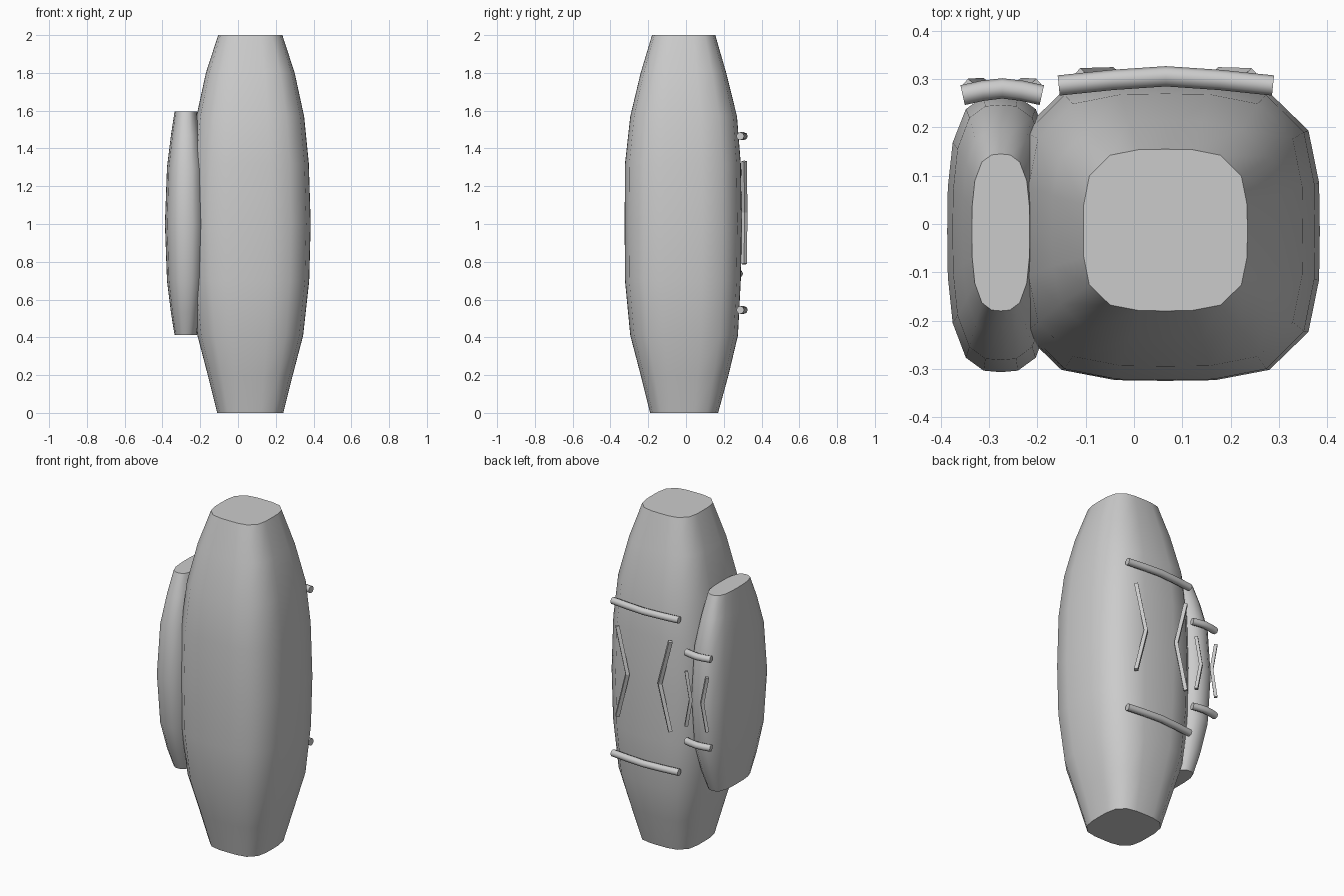
import bpy
import bmesh
from math import cos, sin, tau, copysign

if "Cube" in bpy.data.objects:
    bpy.data.objects.remove(bpy.data.objects["Cube"])

SIDES = 20


def smooth(obj, angle):
    bpy.ops.object.select_all(action='DESELECT')
    obj.select_set(True)
    bpy.context.view_layer.objects.active = obj
    bpy.ops.object.shade_smooth_by_angle(angle=angle)


def pod(name, cx, cy, power, rings):
    """Loft rounded-square rings (z, half width, front depth, back depth)."""
    bm = bmesh.new()
    loops = []
    for z, hx, front, back in rings:
        loop = []
        for i in range(SIDES):
            a = tau * i / SIDES
            c, s = cos(a), sin(a)
            r = (abs(c) ** power + abs(s) ** power) ** (-1 / power)
            hy = back if s > 0 else front
            loop.append(bm.verts.new((cx + hx * r * c, cy + hy * r * s, z)))
        loops.append(loop)
    for lo, hi in zip(loops, loops[1:]):
        for i in range(SIDES):
            j = (i + 1) % SIDES
            bm.faces.new((lo[i], lo[j], hi[j], hi[i]))
    bm.faces.new(loops[0][::-1])
    bm.faces.new(loops[-1])
    mesh = bpy.data.meshes.new(name)
    bm.to_mesh(mesh)
    bm.free()
    obj = bpy.data.objects.new(name, mesh)
    bpy.context.collection.objects.link(obj)
    smooth(obj, 0.6)


def rod(name, points, radius, resolution):
    """Capped rod along a bent path, converted to a mesh."""
    curve = bpy.data.curves.new(name, 'CURVE')
    curve.dimensions = '3D'
    curve.bevel_depth = radius
    curve.bevel_resolution = resolution
    curve.use_fill_caps = True
    spline = curve.splines.new('POLY')
    spline.points.add(len(points) - 1)
    for p, co in zip(spline.points, points):
        p.co = (*co, 1)
    obj = bpy.data.objects.new(name, curve)
    bpy.context.collection.objects.link(obj)
    bpy.ops.object.select_all(action='DESELECT')
    obj.select_set(True)
    bpy.context.view_layer.objects.active = obj
    bpy.ops.object.convert(target='MESH')
    smooth(bpy.context.object, 0.9 if resolution else 0.3)


# Large body
pod("large_body", 0.065, -0.015, 3.6, [
    (0.0, 0.175, 0.175, 0.185), (0.2, 0.225, 0.225, 0.24),
    (0.41, 0.28, 0.28, 0.29), (0.7, 0.312, 0.308, 0.305),
    (1.0, 0.32, 0.31, 0.31), (1.32, 0.31, 0.308, 0.305),
    (1.57, 0.285, 0.28, 0.285), (1.8, 0.235, 0.225, 0.228),
    (2.0, 0.17, 0.165, 0.17)])

# Small side pod
pod("side_pod", -0.276, -0.015, 3.0, [
    (0.413, 0.06, 0.165, 0.16), (0.53, 0.079, 0.215, 0.21),
    (0.7, 0.1, 0.267, 0.262), (1.0, 0.111, 0.292, 0.282),
    (1.3, 0.1, 0.267, 0.262), (1.47, 0.079, 0.215, 0.21),
    (1.595, 0.06, 0.165, 0.16)])


def back_fittings(label, cx, half, y_mid, y_end, z_off, rad,
                  outer, inner, y_strip, strip_h, strip_r):
    # Bent cross bars above and below
    for tag, s in (("upper", 1), ("lower", -1)):
        z = 1.005 + s * z_off
        rod(f"{label}_{tag}_bar", [
            (cx - half, y_end, z), (cx - half * 0.5, (y_mid + y_end) / 2 + 0.002, z),
            (cx, y_mid, z),
            (cx + half * 0.5, (y_mid + y_end) / 2 + 0.002, z),
            (cx + half, y_end, z)], rad, 2)
    # Mirrored chevron strips pointing inward
    for tag, s in (("left", -1), ("right", 1)):
        zc = 1.06 if label == "large" else 1.005
        rod(f"{label}_{tag}_chevron", [
            (cx + s * outer, y_strip, zc + strip_h),
            (cx + s * inner, y_strip + 0.002, zc),
            (cx + s * outer, y_strip, zc - strip_h)], strip_r, 0)


back_fittings("large", 0.066, 0.222, 0.306, 0.287, 0.46, 0.021,
              0.177, 0.108, 0.308, 0.272, 0.015)
back_fittings("small", -0.273, 0.082, 0.281, 0.267, 0.268, 0.021,
              0.07, 0.038, 0.288, 0.165, 0.013)
